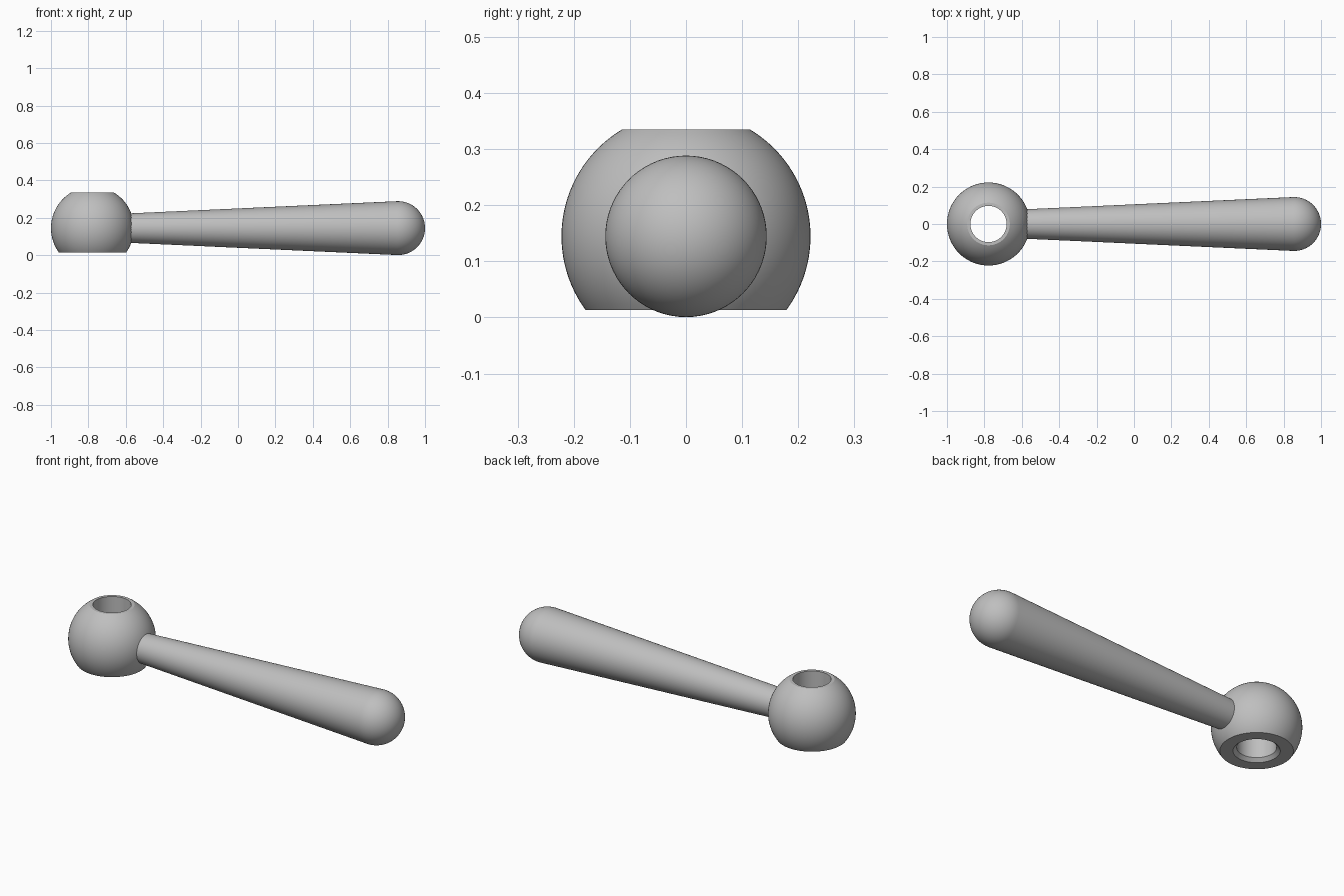
import bpy, math
from mathutils import Matrix

cube = bpy.data.objects.get("Cube")
if cube:
    bpy.data.objects.remove(cube, do_unlink=True)

SEG = 72
AXIS_Z = 0.1445        # height of the handle axis and ball centre
BALL_X, BALL_R = -0.778, 0.222
TIP_X, TIP_R = 0.856, 0.144

grey = bpy.data.materials.new("plain_grey")
grey.use_nodes = True
colour = (0.52, 0.52, 0.52, 1)
grey.diffuse_color = colour
grey.node_tree.nodes["Principled BSDF"].inputs["Base Color"].default_value = colour


def lathe(name, profile, matrix, closed=False):
    """Revolve (radius, height) points about z; zero radius makes a pole."""
    verts, rings, faces = [], [], []
    for r, h in profile:
        n = 1 if r < 1e-6 else SEG
        rings.append([len(verts) + i for i in range(n)])
        verts += [(r * math.cos(2 * math.pi * i / SEG),
                   r * math.sin(2 * math.pi * i / SEG), h) for i in range(n)]
    pairs = list(zip(rings, rings[1:]))
    if closed:
        pairs.append((rings[-1], rings[0]))
    for a, b in pairs:
        for i in range(SEG):
            j = (i + 1) % SEG
            quad = [a[i % len(a)], a[j % len(a)], b[j % len(b)], b[i % len(b)]]
            faces.append(list(dict.fromkeys(quad)))
    mesh = bpy.data.meshes.new(name)
    mesh.from_pydata(verts, [], faces)
    mesh.materials.append(grey)
    obj = bpy.data.objects.new(name, mesh)
    bpy.context.collection.objects.link(obj)
    mesh.transform(matrix)
    bpy.ops.object.select_all(action='DESELECT')
    obj.select_set(True)
    bpy.context.view_layer.objects.active = obj
    bpy.ops.object.shade_smooth_by_angle(angle=math.radians(30))
    return obj


# Ball hub: sphere cut flat at both ends, bored through, chamfered underneath
low, high = 0.013 - AXIS_Z, 0.335 - AXIS_Z
a0, a1 = math.asin(low / BALL_R), math.asin(high / BALL_R)
arc = [a0 + (a1 - a0) * i / 28 for i in range(29)]
hub = [(BALL_R * math.cos(a), BALL_R * math.sin(a)) for a in arc]
hub += [(0.097, high), (0.097, low + 0.018), (0.115, low)]
lathe("ball_hub", hub, Matrix.Translation((BALL_X, 0, AXIS_Z)), closed=True)

# Tapered handle, rooted inside the hub, ending in a tangent round tip
tilt = math.asin((TIP_R - 0.079) / (TIP_X + 0.573))
root_x = -0.63
root_r = TIP_R / math.cos(tilt) - (TIP_X - root_x) * math.tan(tilt)
handle = [(0, root_x), (root_r, root_x)]
for i in range(21):
    a = -tilt + (math.pi / 2 + tilt) * i / 20
    handle.append((TIP_R * math.cos(a), TIP_X + TIP_R * math.sin(a)))
lathe("tapered_handle", handle,
      Matrix.Translation((0, 0, AXIS_Z)) @ Matrix.Rotation(math.pi / 2, 4, 'Y'))
